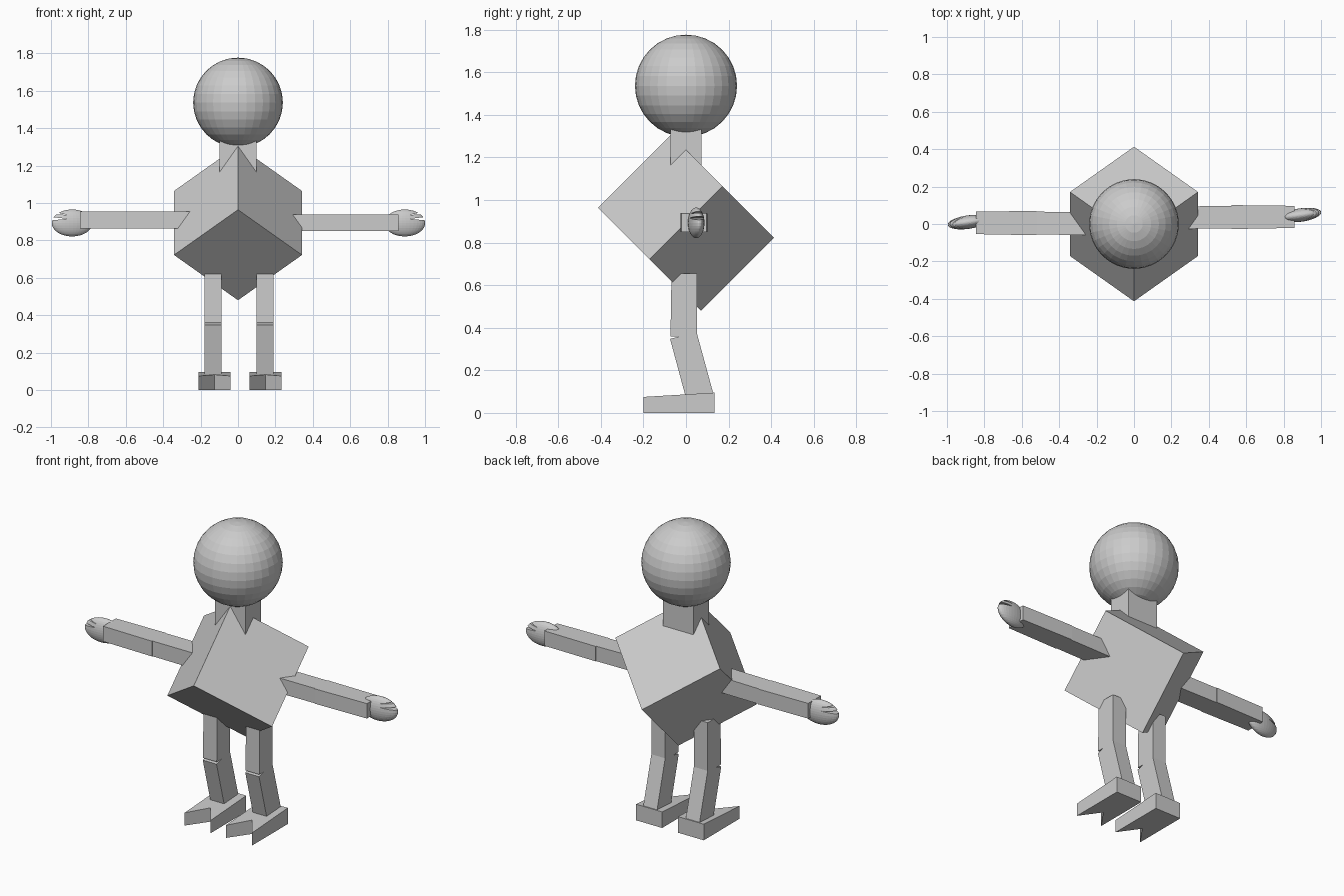
import bpy, bmesh
from math import radians
from mathutils import Vector

if "Cube" in bpy.data.objects:
    bpy.data.objects.remove(bpy.data.objects["Cube"])


def finish(bm, name):
    bmesh.ops.recalc_face_normals(bm, faces=bm.faces)
    mesh = bpy.data.meshes.new(name)
    bm.to_mesh(mesh)
    bm.free()
    ob = bpy.data.objects.new(name, mesh)
    bpy.context.collection.objects.link(ob)
    return ob


def bar(name, lo_a, hi_a, lo_b, hi_b):
    """Box whose two end rectangles are given by opposite corners; ends differ along one axis."""
    def rect(lo, hi):
        lo, hi = Vector(lo), Vector(hi)
        if abs(lo.x - hi.x) < 1e-6:
            return [(lo.x, lo.y, lo.z), (lo.x, hi.y, lo.z), (lo.x, hi.y, hi.z), (lo.x, lo.y, hi.z)]
        return [(lo.x, lo.y, lo.z), (hi.x, lo.y, lo.z), (hi.x, hi.y, hi.z), (lo.x, hi.y, hi.z)]
    bm = bmesh.new()
    a = [bm.verts.new(p) for p in rect(lo_a, hi_a)]
    b = [bm.verts.new(p) for p in rect(lo_b, hi_b)]
    bm.faces.new(a)
    bm.faces.new(b)
    for i in range(4):
        j = (i + 1) % 4
        bm.faces.new((a[i], a[j], b[j], b[i]))
    return finish(bm, name)


def prism(name, pts, axis_vec):
    bm = bmesh.new()
    face = bm.faces.new([bm.verts.new(p) for p in pts])
    ext = bmesh.ops.extrude_face_region(bm, geom=[face])
    for v in ext["geom"]:
        if isinstance(v, bmesh.types.BMVert):
            v.co += Vector(axis_vec)
    return finish(bm, name)


def ball(name, loc, radii):
    bpy.ops.mesh.primitive_uv_sphere_add(segments=32, ring_count=16, location=loc)
    ob = bpy.context.object
    ob.name = name
    ob.scale = radii
    return ob


# Torso: cube turned onto its edge
bpy.ops.mesh.primitive_cube_add(size=0.484, location=(0, 0, 0.893),
                                rotation=(radians(-45), 0, radians(0)))
torso = bpy.context.object
torso.name = "torso"
for v in torso.data.vertices:
    x, y, z = v.co
    s = 0.5 ** 0.5
    v.co = ((x - y) * s, (x + y) * s, z)

# Head and neck
ball("head", (0, 0, 1.537), (0.24, 0.24, 0.24))
bar("neck", (-0.1, -0.073, 1.07), (0.1, 0.073, 1.07), (-0.1, -0.073, 1.36), (0.1, 0.073, 1.36))

for side, label in ((1, "right"), (-1, "left")):
    # Arm: two segments meeting at the elbow
    if side == 1:
        y0, y1, z0, z1, end = -0.027, 0.097, 0.85, 0.938, 0.858
        hand_c = (0.892, 0.048, 0.893)
    else:
        y0, y1, z0, z1, end = -0.06, 0.066, 0.863, 0.953, 0.845
        hand_c = (-0.887, 0.01, 0.893)
    elbow = side * 0.52
    bar(label + "_upper_arm", (side * 0.2, y0, z0), (side * 0.2, y1 - 0.004, z1 + 0.002),
        (elbow, y0 + 0.004, z0), (elbow, y1, z1))
    bar(label + "_forearm", (elbow, y0, z0), (elbow, y1 + 0.004, z1),
        (side * end, y0 + 0.006, z0), (side * end, y1, z1))

    # Hand: flat ellipsoid with finger gaps cut out
    hand = ball(label + "_hand", hand_c, (0.11, 0.036, 0.072))
    hand.rotation_euler.z = radians(8)
    hx, hy, hz = hand_c
    for i, (tip_lo, tip_hi, root_x, root_z) in enumerate(
            [(0.012, 0.034, 0.025, 0.022), (0.05, 0.066, 0.02, 0.042)]):
        cut = prism("finger_gap_cutter", [
            (hx + side * root_x, hy - 0.1, hz + root_z),
            (hx + side * 0.13, hy - 0.1, hz + tip_lo),
            (hx + side * 0.13, hy - 0.1, hz + tip_hi)], (0, 0.2, 0))
        cut.hide_render = True
        cut.hide_viewport = True
        mod = hand.modifiers.new("finger_gap", 'BOOLEAN')
        mod.operation = 'DIFFERENCE'
        mod.solver = 'EXACT'
        mod.object = cut

    # Leg: straight thigh, shin slanting backwards
    xc = 0.145 if side == 1 else -0.133
    xa, xb = xc - 0.045, xc + 0.045
    bar(label + "_thigh", (xa, -0.073, 0.36), (xb, 0.052, 0.36),
        (xa, -0.068, 0.655), (xb, 0.052, 0.655))
    bar(label + "_shin", (xa, 0.008, 0.04), (xb, 0.134, 0.07),
        (xa, -0.075, 0.348), (xb, 0.05, 0.378))

    # Foot: forked toe, top sloping down to the front
    fc = 0.147 if side == 1 else -0.125
    foot = prism(label + "_foot", [
        (fc - 0.085, -0.2, 0), (fc, -0.08, 0), (fc + 0.085, -0.2, 0),
        (fc + 0.085, 0.134, 0), (fc - 0.085, 0.134, 0)], (0, 0, 0.1))
    for v in foot.data.vertices:
        if v.co.z > 0.05:
            v.co.z = 0.075 + 0.02 * (v.co.y + 0.2) / 0.334
